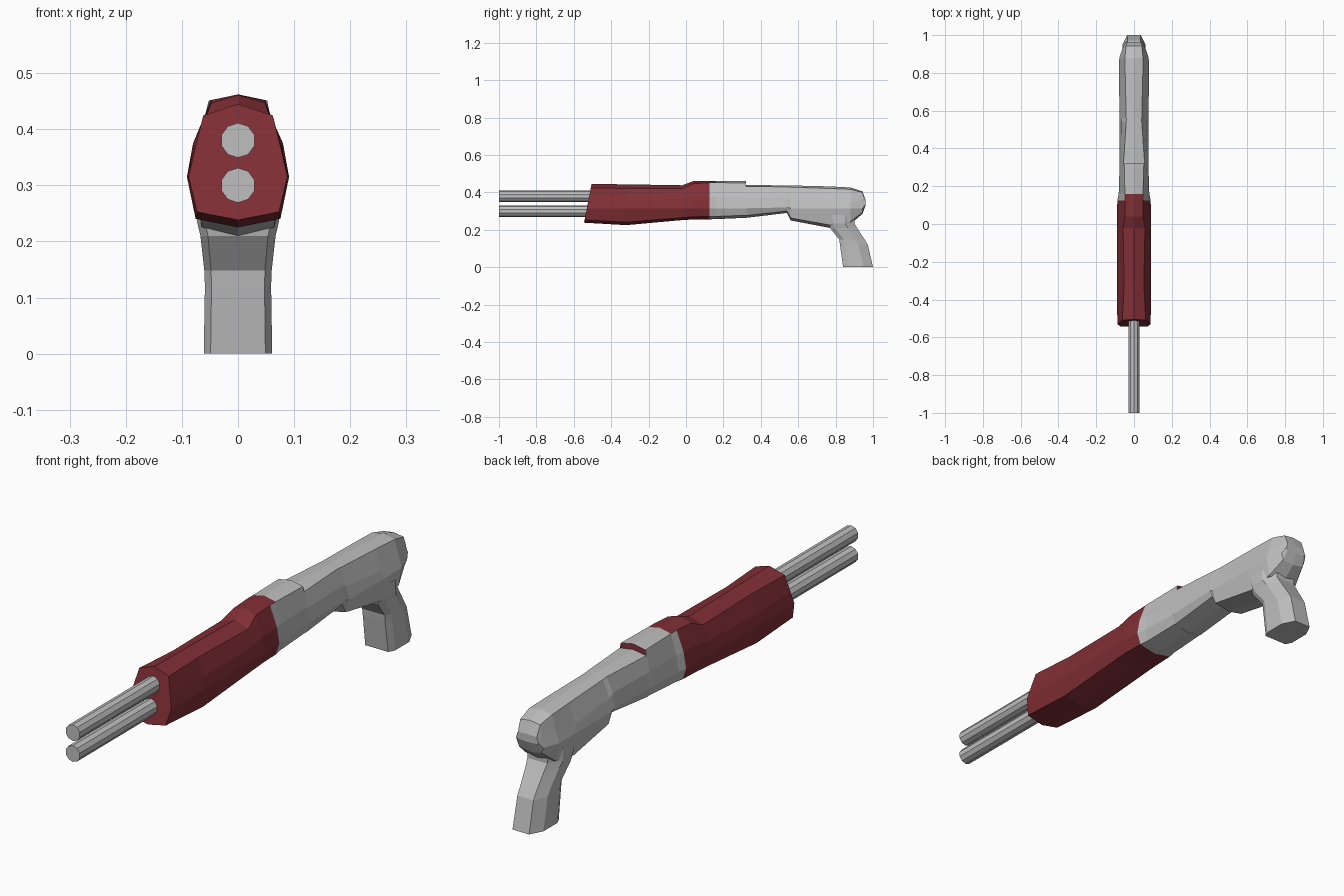
import bpy, bmesh, math
from mathutils import Vector

cube = bpy.data.objects.get("Cube")
if cube:
    bpy.data.objects.remove(cube, do_unlink=True)


def material(name, colour):
    mat = bpy.data.materials.new(name)
    mat.use_nodes = True
    mat.diffuse_color = colour
    bsdf = next(n for n in mat.node_tree.nodes if n.type == 'BSDF_PRINCIPLED')
    bsdf.inputs["Base Color"].default_value = colour
    return mat


grey = material("light grey", (0.52, 0.52, 0.52, 1))
red = material("dark red", (0.22, 0.028, 0.036, 1))


def loft(name, rings, mats, rule=None):
    """Skin a list of closed rings, cap both ends and colour faces by a rule."""
    bm = bmesh.new()
    loops = [[bm.verts.new(p) for p in ring] for ring in rings]
    count = len(loops[0])
    for a, b in zip(loops, loops[1:]):
        for i in range(count):
            j = (i + 1) % count
            bm.faces.new((a[i], a[j], b[j], b[i]))
    bm.faces.new(loops[0])
    bm.faces.new(loops[-1])
    bmesh.ops.recalc_face_normals(bm, faces=bm.faces[:])
    if rule:
        for face in bm.faces:
            face.material_index = int(rule(face))
    mesh = bpy.data.meshes.new(name)
    bm.to_mesh(mesh)
    bm.free()
    for mat in mats:
        mesh.materials.append(mat)
    obj = bpy.data.objects.new(name, mesh)
    bpy.context.collection.objects.link(obj)
    return obj


def body_ring(y, top, bottom, width, top_width, crown, slant=0):
    """Mirrored ten-sided section across the body."""
    h = top - bottom
    half = [(top_width, top - crown * h),
            (0.88 * width, min(0.375, top - 0.4 * h)),
            (width, max(0.315, bottom + 0.2 * h)),
            (0.83 * width, bottom + 0.07 * h)]
    outline = [(0, top)] + half + [(0, bottom)] + [(-x, z) for x, z in reversed(half)]
    return [Vector((x, y + slant * (z - bottom) / h, z)) for x, z in outline]


# Fore-end: slanted front, raised hump at the rear
fore = [(-0.545, 0.445, 0.238, 0.088, 0.062, 0.1, 0.04),
        (-0.32, 0.443, 0.225, 0.091, 0.052, 0.1),
        (-0.02, 0.438, 0.252, 0.091, 0.058, 0.1),
        (0.04, 0.461, 0.255, 0.091, 0.048, 0.07),
        (0.125, 0.462, 0.256, 0.088, 0.048, 0.05)]
loft("fore_end", [body_ring(*s) for s in fore], [red])

# Receiver and stock: step on top, ledge below, rounded heel
stock = [(0.125, 0.462, 0.256, 0.088, 0.048),
         (0.16, 0.462, 0.257, 0.081, 0.048),
         (0.32, 0.461, 0.264, 0.076, 0.052),
         (0.321, 0.44, 0.264, 0.076, 0.056),
         (0.54, 0.437, 0.29, 0.077, 0.041),
         (0.56, 0.437, 0.25, 0.077, 0.041),
         (0.77, 0.432, 0.21, 0.079, 0.046),
         (0.88, 0.426, 0.23, 0.078, 0.048),
         (0.943, 0.406, 0.285, 0.056, 0.042),
         (0.96, 0.36, 0.33, 0.048, 0.04)]


def red_trim(face):
    c = face.calc_center_median()
    front_top = c.y < 0.16 and face.normal.z > 0.8
    step = abs(c.y - 0.32) < 0.01 and c.z > 0.42
    return front_top or step


loft("receiver_stock", [body_ring(*s, 0.05) for s in stock], [grey, red], red_trim)


# Grip: chamfered section lofted upwards into the stock
def grip_ring(z, front, back, width):
    half = [(0.8 * width, front), (width, front + 0.025),
            (width, back - 0.05), (0.58 * width, back)]
    outline = half + [(-x, y) for x, y in reversed(half)]
    return [Vector((x, y, z)) for x, y in outline]


grip = [(0, 0.84, 1, 0.061), (0.12, 0.823, 0.972, 0.059),
        (0.148, 0.82, 0.955, 0.06), (0.21, 0.77, 0.915, 0.067),
        (0.235, 0.765, 0.9, 0.073), (0.28, 0.75, 0.9, 0.073)]
loft("grip", [grip_ring(*s) for s in grip], [grey])

# Twin barrels, one above the other
for name, z in (("upper_barrel", 0.38), ("lower_barrel", 0.3)):
    bpy.ops.mesh.primitive_cylinder_add(vertices=10, radius=0.031, depth=0.54,
                                        location=(0, -0.73, z),
                                        rotation=(math.pi / 2, 0, 0))
    barrel = bpy.context.object
    barrel.name = name
    barrel.data.materials.append(grey)
